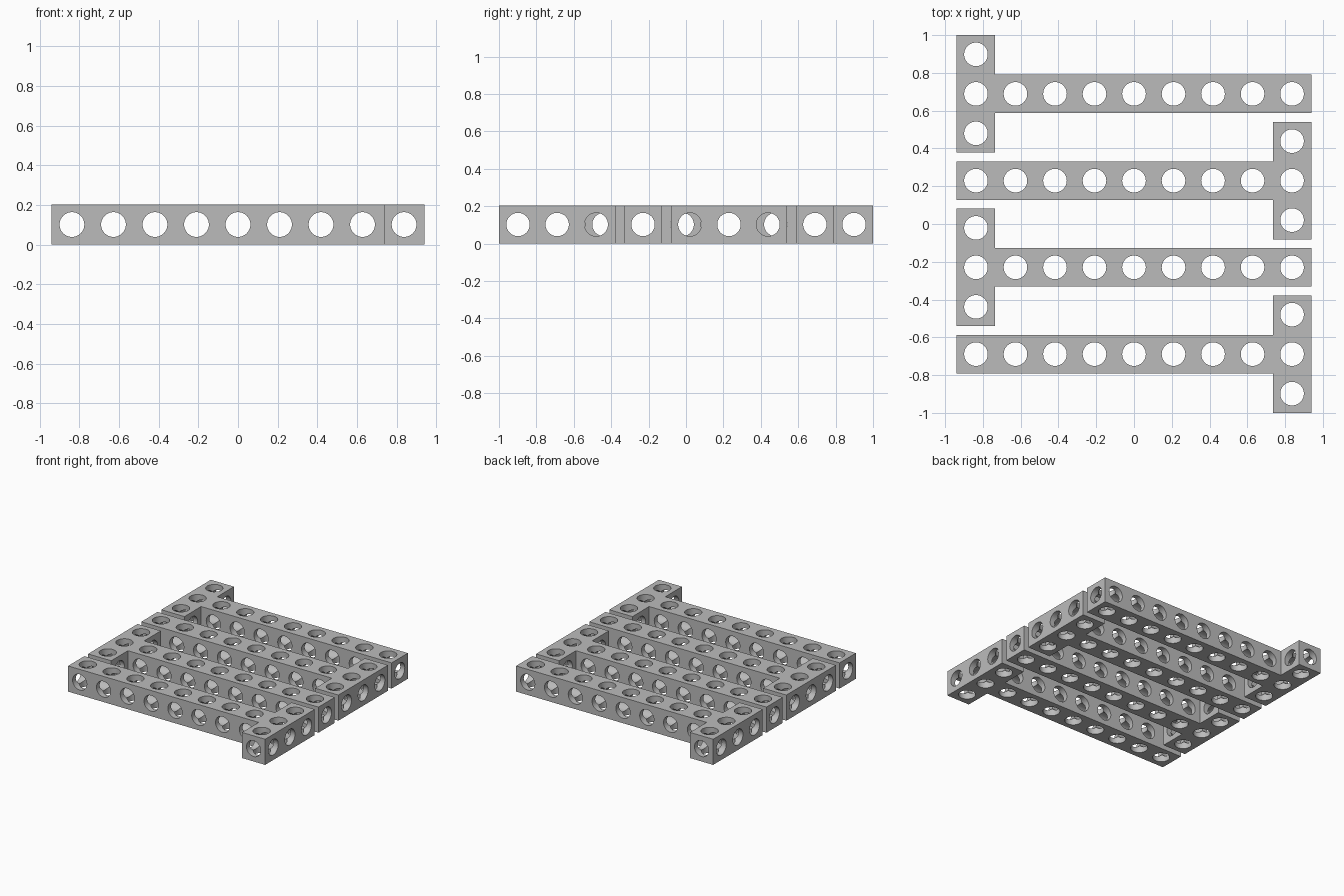
import bpy, bmesh, math
from mathutils import Matrix, Vector

if "Cube" in bpy.data.objects:
    bpy.data.objects.remove(bpy.data.objects["Cube"])

PITCH = 0.2092      # hole spacing
HALF = 0.1018       # half the beam width
RADIUS = 0.0625     # hole radius
ROW = 0.4592        # spacing between beams
END = 4 * PITCH     # outermost hole column

grey = bpy.data.materials.new("grey")
grey.diffuse_color = (0.5, 0.5, 0.5, 1)
grey.use_nodes = True
grey.node_tree.nodes["Principled BSDF"].inputs["Base Color"].default_value = grey.diffuse_color


def add_mesh(name, bm):
    bmesh.ops.recalc_face_normals(bm, faces=bm.faces)
    mesh = bpy.data.meshes.new(name)
    bm.to_mesh(mesh)
    bm.free()
    obj = bpy.data.objects.new(name, mesh)
    bpy.context.collection.objects.link(obj)
    return obj


def drills(name, axis, centres, length):
    """Parallel cylinders along one axis, through the given centres."""
    bm = bmesh.new()
    turn = Vector((0, 0, 1)).rotation_difference(Vector(axis)).to_matrix().to_4x4()
    for c in centres:
        bmesh.ops.create_cone(bm, cap_ends=True, segments=40, radius1=RADIUS,
                              radius2=RADIUS, depth=length,
                              matrix=Matrix.Translation(c) @ turn)
    obj = add_mesh(name, bm)
    obj.hide_render = True
    return obj


# T-shaped beam outline, crossbar at the left end
left, inner, right, tip = -END - HALF, -END + HALF, END + HALF, PITCH + HALF
outline = [(left, -tip), (inner, -tip), (inner, -HALF), (right, -HALF),
           (right, HALF), (inner, HALF), (inner, tip), (left, tip)]
bm = bmesh.new()
face = bm.faces.new([bm.verts.new((x, y, -HALF)) for x, y in outline])
top = bmesh.ops.extrude_face_region(bm, geom=[face])["geom"]
bmesh.ops.translate(bm, vec=(0, 0, 2 * HALF),
                    verts=[v for v in top if isinstance(v, bmesh.types.BMVert)])
beam = add_mesh("t_beam_1", bm)
beam.data.materials.append(grey)

# Holes through every cell in all three directions
columns = [(i * PITCH, 0, 0) for i in range(-4, 5)]
arms = [(-END, -PITCH, 0), (-END, PITCH, 0)]
cutters = [
    drills("vertical_drills", (0, 0, 1), columns + arms, 0.5),
    drills("cross_drills", (0, 1, 0), columns, 1.0),
    drills("long_drill", (1, 0, 0), [(0, 0, 0)], 2.5),
    drills("arm_drills", (1, 0, 0), arms, 0.5),
]
# Keep the arm drills clear of the far beam ends
for cutter in cutters:
    mod = beam.modifiers.new(cutter.name, "BOOLEAN")
    mod.operation = "DIFFERENCE"
    mod.solver = "EXACT"
    mod.object = cutter
bpy.context.view_layer.objects.active = beam
beam.select_set(True)
for mod in list(beam.modifiers):
    bpy.ops.object.modifier_apply(modifier=mod.name)
for cutter in cutters:
    bpy.data.objects.remove(cutter)
bpy.ops.object.shade_smooth_by_angle(angle=math.radians(30))

# Four interlocking beams, alternately turned end for end
for i in range(4):
    obj = beam
    if i:
        obj = beam.copy()
        obj.name = f"t_beam_{i + 1}"
        bpy.context.collection.objects.link(obj)
    obj.location = (0, (1.5 - i) * ROW, HALF)
    obj.rotation_euler.z = math.pi * (i % 2)
